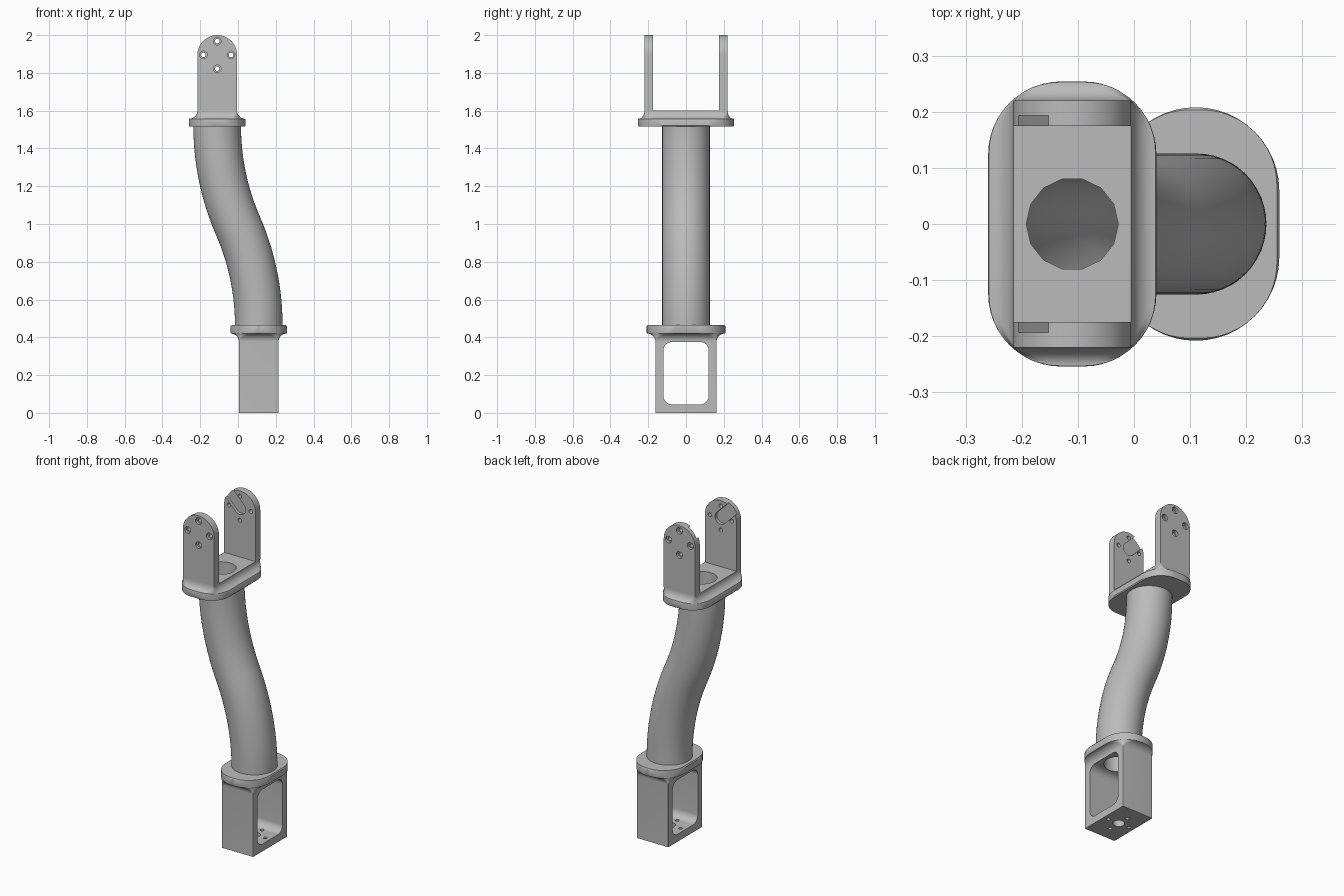
import bpy, bmesh
from math import sin, cos, pi, radians, atan2

if "Cube" in bpy.data.objects:
    bpy.data.objects.remove(bpy.data.objects["Cube"])

grey = bpy.data.materials.new("plain_grey")
grey.use_nodes = True
grey.diffuse_color = (0.5, 0.5, 0.5, 1)
grey.node_tree.nodes["Principled BSDF"].inputs["Base Color"].default_value = (0.5, 0.5, 0.5, 1)


# ---- helpers: 2D outlines, lofted rings, prisms, cutting ----
def circle(cu, cv, r, n=32):
    return [(cu + r * cos(2 * pi * i / n), cv + r * sin(2 * pi * i / n)) for i in range(n)]


def rounded_rect(cu, cv, hu, hv, r, n=12):
    pts = []
    for q, (su, sv) in enumerate([(1, 1), (-1, 1), (-1, -1), (1, -1)]):
        for i in range(n + 1):
            a = (q + i / n) * pi / 2
            pts.append((cu + su * (hu - r) + r * cos(a), cv + sv * (hv - r) + r * sin(a)))
    return pts


def u_shape(cu, cv, r, tail, direction, n=32):
    """Half circle facing the direction, with a straight tail behind it."""
    pts = [(r * cos(a), r * sin(a)) for a in (direction - pi / 2 + pi * i / n for i in range(n + 1))]
    back = (-tail * cos(direction), -tail * sin(direction))
    pts += [(pts[-1][0] + back[0], pts[-1][1] + back[1]), (pts[0][0] + back[0], pts[0][1] + back[1])]
    return [(cu + u, cv + v) for u, v in pts]


def loft(name, rings, closed=False):
    bm = bmesh.new()
    loops = [[bm.verts.new(p) for p in ring] for ring in rings]
    pairs = list(zip(loops, loops[1:]))
    if closed:
        pairs.append((loops[-1], loops[0]))
    else:
        bm.faces.new(loops[0])
        bm.faces.new(loops[-1])
    for a, b in pairs:
        for i in range(len(a)):
            j = (i + 1) % len(a)
            bm.faces.new((a[i], a[j], b[j], b[i]))
    bmesh.ops.recalc_face_normals(bm, faces=bm.faces)
    mesh = bpy.data.meshes.new(name)
    bm.to_mesh(mesh)
    bm.free()
    mesh.materials.append(grey)
    obj = bpy.data.objects.new(name, mesh)
    bpy.context.collection.objects.link(obj)
    return obj


def prism(name, pts, lo, hi, axis):
    place = {"X": lambda u, v, w: (w, u, v),
             "Y": lambda u, v, w: (u, w, v),
             "Z": lambda u, v, w: (u, v, w)}[axis]
    return loft(name, [[place(u, v, w) for u, v in pts] for w in (lo, hi)])


def activate(obj):
    bpy.ops.object.select_all(action="DESELECT")
    obj.select_set(True)
    bpy.context.view_layer.objects.active = obj


def cut(obj, pts, lo, hi, axis):
    cutter = prism("cutter", pts, lo, hi, axis)
    cutter.hide_render = True
    mod = obj.modifiers.new("cut", "BOOLEAN")
    mod.operation, mod.solver, mod.object = "DIFFERENCE", "EXACT", cutter
    activate(obj)
    bpy.ops.object.modifier_apply(modifier=mod.name)
    bpy.data.objects.remove(cutter)


def smooth(obj):
    activate(obj)
    bpy.ops.object.shade_smooth_by_angle(angle=radians(30))


def flared_block(name, cx, box, rim, levels):
    """Rectangular block flaring through a concave fillet into a rounded rim.
    levels: block end, fillet start, rim start, rim end."""
    end, start, rim_start, rim_end = levels
    corner = 0.003
    sections = [(end, 0.0)] if end != start else []
    for i in range(11):
        a = pi / 2 * i / 10
        sections.append((start + (rim_start - start) * sin(a), 0.96 * (1 - cos(a))))
    way = 1 if rim_end > rim_start else -1
    sections += [(rim_start + way * 0.003, 1), (rim_end - way * 0.006, 1), (rim_end, 0.9)]
    rings = []
    for z, t in sections:
        hx, hy, r = (b + (f - b) * t for b, f in zip((*box, corner), rim))
        rings.append([(x, y, z) for x, y in rounded_rect(cx, 0, hx, hy, r)])
    return loft(name, rings)


BOTTOM_X, TOP_X = 0.11, -0.11
HALF = 0.105
BORE = 0.082
BOLT = 0.073

# ---- lower housing: window box, flange, bore and bolt holes ----
housing = flared_block("lower_housing", BOTTOM_X, (HALF, 0.162), (0.149, 0.208, 0.149),
                       (0, 0.378, 0.42, 0.465))
cut(housing, rounded_rect(0, 0.21, 0.12, 0.165, 0.045), -0.3, 0.5, "X")
cut(housing, circle(BOTTOM_X, 0, BORE), 0.3, 0.5, "Z")
cut(housing, circle(BOTTOM_X, 0, 0.033), -0.1, 0.1, "Z")
for k in range(4):
    a = k * pi / 2
    cut(housing, circle(BOTTOM_X + BOLT * cos(a), BOLT * sin(a), 0.011, 20), -0.1, 0.1, "Z")
smooth(housing)

# ---- upper fork base ----
base = flared_block("fork_base", TOP_X, (HALF, 0.22), (0.15, 0.254, 0.13),
                    (1.6, 1.6, 1.557, 1.515))
cut(base, circle(TOP_X, 0, BORE, 14), 1.4, 1.7, "Z")
smooth(base)

# ---- fork prongs with countersunk bolt holes and an inner slot ----
PIVOT_Z = 2 - HALF
for side, label in ((-1, "front"), (1, "back")):
    prong = prism(label + "_prong", u_shape(TOP_X, PIVOT_Z, HALF, PIVOT_Z - 1.6, pi / 2),
                  side * 0.175, side * 0.22, "Y")
    cut(prong, u_shape(TOP_X, PIVOT_Z, 0.038, 0.2, -pi / 4), side * 0.16, side * 0.193, "Y")
    for k in range(4):
        a = k * pi / 2
        u, v = TOP_X + BOLT * cos(a), PIVOT_Z + BOLT * sin(a)
        cut(prong, circle(u, v, 0.012, 20), side * 0.1, side * 0.3, "Y")
        cut(prong, circle(u, v, 0.02, 24), side * 0.205, side * 0.3, "Y")
    smooth(prong)

# ---- hollow S-bend tube made of two matching arcs ----
Z0, Z1 = 0.462, 1.518
bend = 2 * atan2(BOTTOM_X - TOP_X, Z1 - Z0)
radius = (Z1 - Z0) / 2 / sin(bend)
path = []
for i in range(21):
    a = bend * i / 20
    path.append((BOTTOM_X - radius * (1 - cos(a)), Z0 + radius * sin(a), a))
path += [(-x, Z0 + Z1 - z, a) for x, z, a in reversed(path[:-1])]


def tube_ring(x, z, tilt, r):
    return [(x + u * cos(tilt), v, z + u * sin(tilt)) for u, v in circle(0, 0, r, 48)]


outer = [tube_ring(x, z, a, 0.126) for x, z, a in path]
inner = [tube_ring(x, z, a, 0.085) for x, z, a in reversed(path)]
smooth(loft("bent_tube", outer + inner, closed=True))
